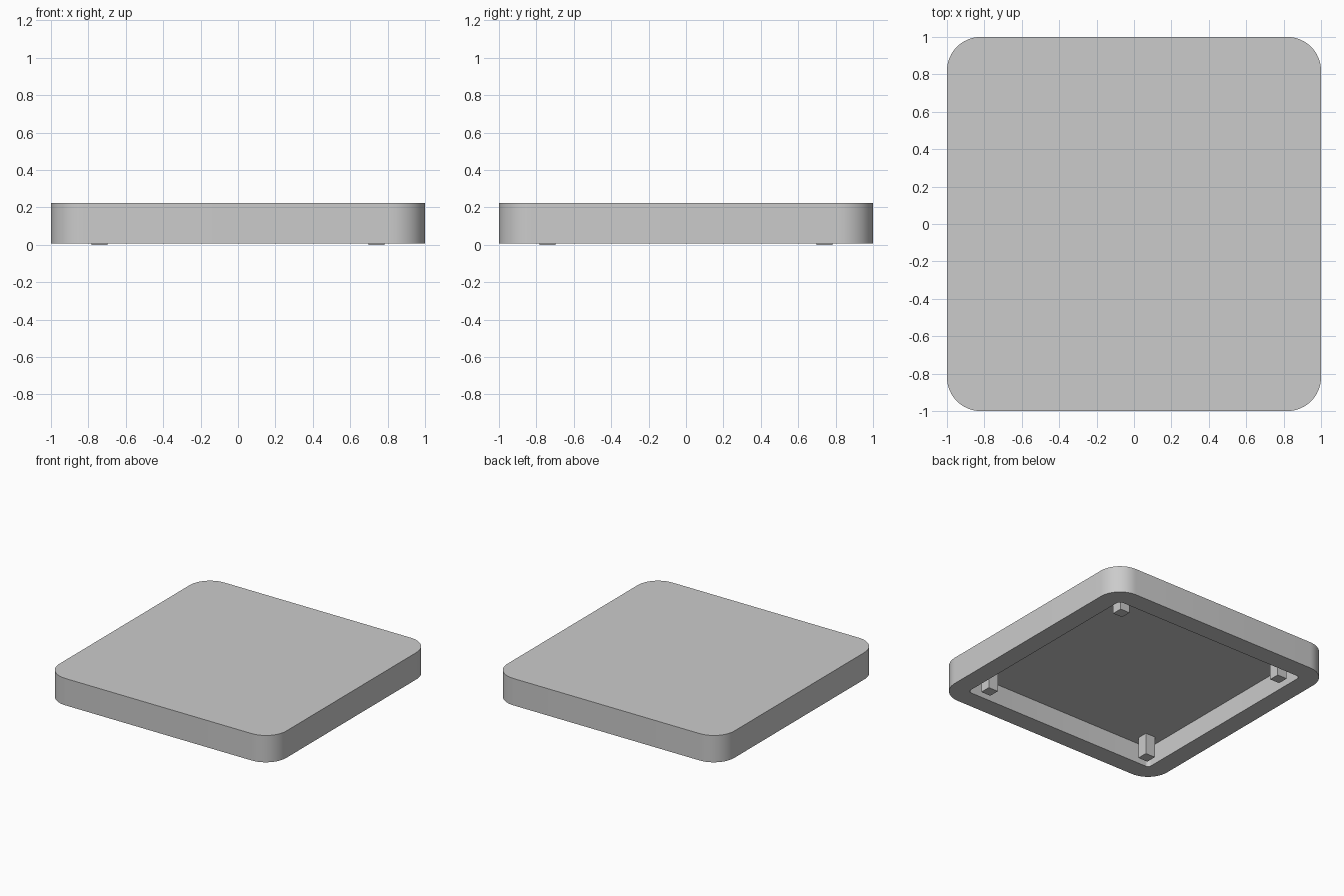
import bpy, bmesh, math

cube = bpy.data.objects.get("Cube")
if cube:
    bpy.data.objects.remove(cube, do_unlink=True)

RIM_Z, CEILING_Z, TOP_Z = 0.008, 0.168, 0.222
WALL, RADIUS, STEPS = 0.15, 0.18, 12

grey = bpy.data.materials.new("plain grey")
grey.use_nodes = True
grey.diffuse_color = (0.6, 0.6, 0.6, 1)
grey.node_tree.nodes["Principled BSDF"].inputs["Base Color"].default_value = grey.diffuse_color


def rounded_ring(bm, half, radius, z):
    """Vertices of a rounded square, counter-clockwise."""
    ring = []
    for corner in range(4):
        mid = math.radians(45 + 90 * corner)
        reach = (half - radius) * math.sqrt(2)
        for i in range(STEPS + 1):
            a = math.radians(90 * corner + 90 * i / STEPS)
            ring.append(bm.verts.new((reach * math.cos(mid) + radius * math.cos(a),
                                      reach * math.sin(mid) + radius * math.sin(a), z)))
    return ring


def finish(bm, name):
    bmesh.ops.recalc_face_normals(bm, faces=bm.faces)
    mesh = bpy.data.meshes.new(name)
    bm.to_mesh(mesh)
    bm.free()
    mesh.materials.append(grey)
    obj = bpy.data.objects.new(name, mesh)
    bpy.context.collection.objects.link(obj)
    return obj


# Slab: solid top, outer wall, flat rim and hollow underside
bm = bmesh.new()
inner = RADIUS - WALL
rings = [rounded_ring(bm, 1, RADIUS, TOP_Z),
         rounded_ring(bm, 1, RADIUS, RIM_Z),
         rounded_ring(bm, 1 - WALL, inner, RIM_Z),
         rounded_ring(bm, 1 - WALL, inner, CEILING_Z)]
for upper, lower in zip(rings, rings[1:]):
    for i in range(len(upper)):
        j = (i + 1) % len(upper)
        bm.faces.new((upper[i], lower[i], lower[j], upper[j]))
bm.faces.new(rings[0])
bm.faces.new(reversed(rings[-1]))
slab = finish(bm, "hollow_slab")
bpy.context.view_layer.objects.active = slab
slab.select_set(True)
bpy.ops.object.shade_smooth_by_angle(angle=math.radians(30))

# Square feet hanging from the hollow's ceiling
for x, side in ((-1, "right"), (1, "left")):
    for y, end in ((-1, "front"), (1, "back")):
        bm = bmesh.new()
        bmesh.ops.create_cube(bm, size=1)
        bmesh.ops.scale(bm, vec=(0.084, 0.084, CEILING_Z), verts=bm.verts)
        bmesh.ops.translate(bm, vec=(0.74 * x, 0.74 * y, CEILING_Z / 2), verts=bm.verts)
        finish(bm, f"{end}_{side}_foot")
